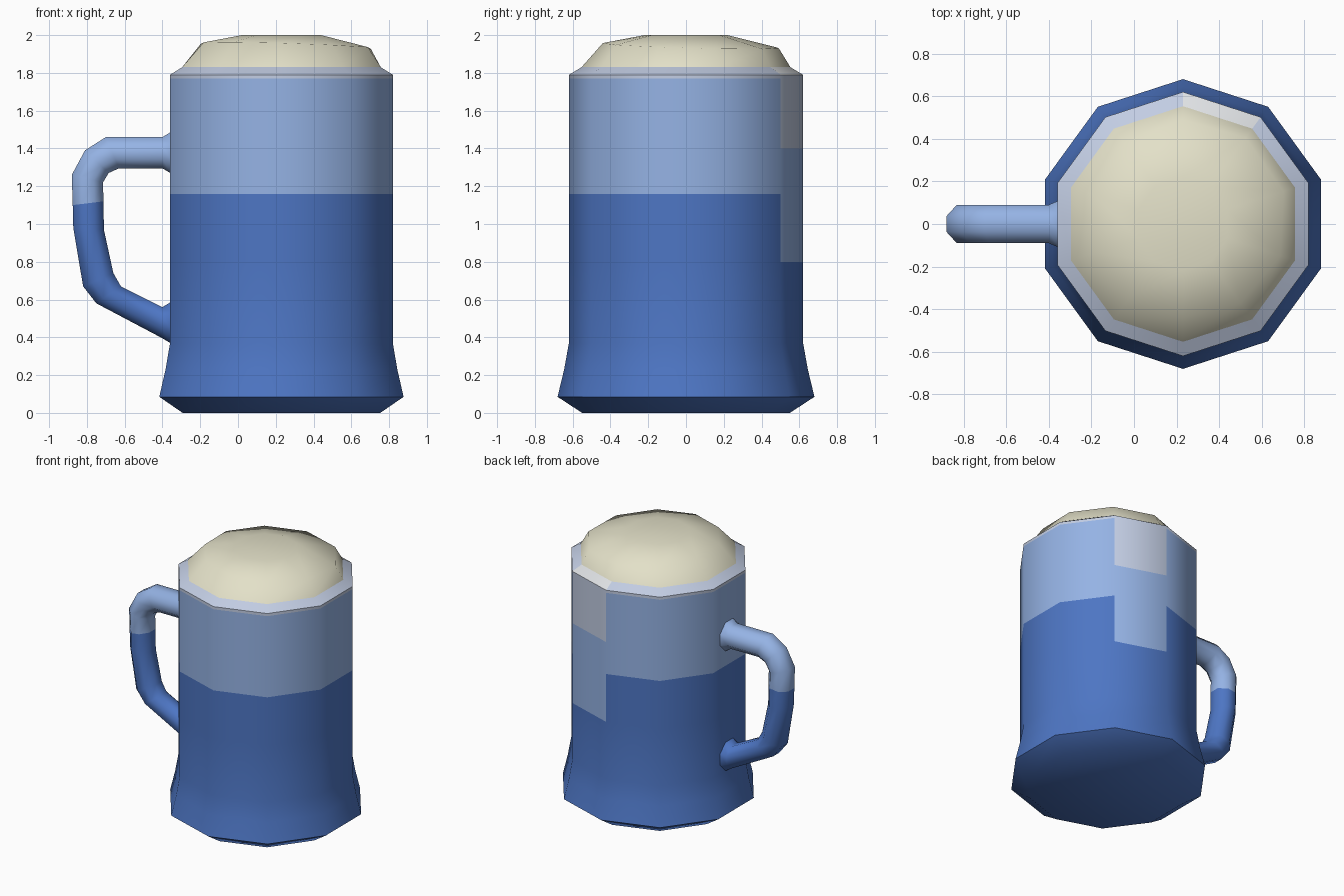
import bpy, bmesh, math
from mathutils import Vector

if "Cube" in bpy.data.objects:
    bpy.data.objects.remove(bpy.data.objects["Cube"])

SIDES, CX = 10, 0.23


def material(name, rgb):
    m = bpy.data.materials.new(name)
    m.diffuse_color = (*rgb, 1)
    m.use_nodes = True
    m.node_tree.nodes["Principled BSDF"].inputs["Base Color"].default_value = m.diffuse_color
    return m


BLUE = material("deep blue", (0.075, 0.18, 0.55))
LIGHT = material("light blue", (0.30, 0.45, 0.78))
PALE = material("pale blue grey", (0.54, 0.61, 0.77))
WHITE = material("off white", (0.74, 0.76, 0.78))
CREAM = material("foam cream", (0.77, 0.75, 0.58))


def loft(name, rings, mats, cap_start, cap_end, rule=None, angle=50):
    """Skin a list of vertex rings, then colour faces by rule(centre)."""
    bm = bmesh.new()
    vr = [[bm.verts.new(p) for p in ring] for ring in rings]
    n = len(vr[0])
    for a, b in zip(vr, vr[1:]):
        for i in range(n):
            j = (i + 1) % n
            bm.faces.new((a[i], a[j], b[j], b[i]))
    if cap_start:
        bm.faces.new(vr[0][::-1])
    if cap_end:
        bm.faces.new(vr[-1])
    if cap_start or cap_end:
        bmesh.ops.recalc_face_normals(bm, faces=bm.faces)
    if rule:
        for f in bm.faces:
            f.material_index = rule(f.calc_center_median())
    me = bpy.data.meshes.new(name)
    bm.to_mesh(me)
    bm.free()
    for m in mats:
        me.materials.append(m)
    ob = bpy.data.objects.new(name, me)
    bpy.context.collection.objects.link(ob)
    bpy.ops.object.select_all(action='DESELECT')
    ob.select_set(True)
    bpy.context.view_layer.objects.active = ob
    bpy.ops.object.shade_smooth_by_angle(angle=math.radians(angle))
    return ob


ANGLES = [math.radians(90 + 360 / SIDES * i) for i in range(SIDES)]


def ring(r, z):
    return [(CX + r * math.cos(a), r * math.sin(a), z) for a in ANGLES]


# Mug body: ten-sided, flared foot, bevelled rim, colour bands by height
profile = [(0.55, 0), (0.68, 0.085), (0.645, 0.23), (0.62, 0.37), (0.62, 0.80),
           (0.62, 1.16), (0.62, 1.40), (0.62, 1.77), (0.62, 1.79), (0.553, 1.83)]


def body_colour(c):
    az = math.degrees(math.atan2(c.y, c.x - CX))
    odd_panel = abs(az - 72) < 10 and math.hypot(c.x - CX, c.y) > 0.3
    steps = (0.80, 1.40, 1.785) if odd_panel else (1.16, 1.77, 9)
    return sum(c.z > s for s in steps)


loft("mug_body", [ring(r, z) for r, z in profile], [BLUE, LIGHT, PALE, WHITE],
     True, False, body_colour)

# Foam: slightly lopsided dome
shoulder = []
for a in ANGLES:
    s = math.cos(a) + math.sin(a)
    r = 0.465 + 0.025 * s
    shoulder.append((CX + r * math.cos(a), r * math.sin(a), 1.945 - 0.013 * s))
loft("foam", [ring(0.553, 1.83), shoulder, ring(0.22, 2.0)], [CREAM], False, True)

# Handle: octagonal tube given by outer point, inner point and half width
path = [(-0.35, 1.49, -0.35, 1.265, 0.112), (-0.40, 1.46, -0.40, 1.295, 0.09),
        (-0.70, 1.46, -0.63, 1.295, 0.09), (-0.81, 1.39, -0.685, 1.27, 0.09),
        (-0.88, 1.26, -0.715, 1.22, 0.09), (-0.875, 1.10, -0.712, 1.12, 0.09),
        (-0.872, 0.98, -0.71, 0.97, 0.09), (-0.82, 0.67, -0.66, 0.74, 0.09),
        (-0.75, 0.58, -0.62, 0.67, 0.09), (-0.40, 0.395, -0.40, 0.56, 0.09),
        (-0.35, 0.365, -0.35, 0.59, 0.112)]
K = 1 / math.cos(math.pi / 8)
rings = []
for xo, zo, xi, zi, w in path:
    mid = Vector((xo + xi, 0, zo + zi)) / 2
    half = Vector((xo - xi, 0, zo - zi)) / 2
    pts = []
    for i in range(8):
        t = math.pi / 8 + i * math.pi / 4
        pts.append(mid + half * K * math.cos(t) + Vector((0, w * K * math.sin(t), 0)))
    rings.append(pts)
loft("handle", rings, [BLUE, LIGHT], True, True, lambda c: int(c.z > 1.11))
